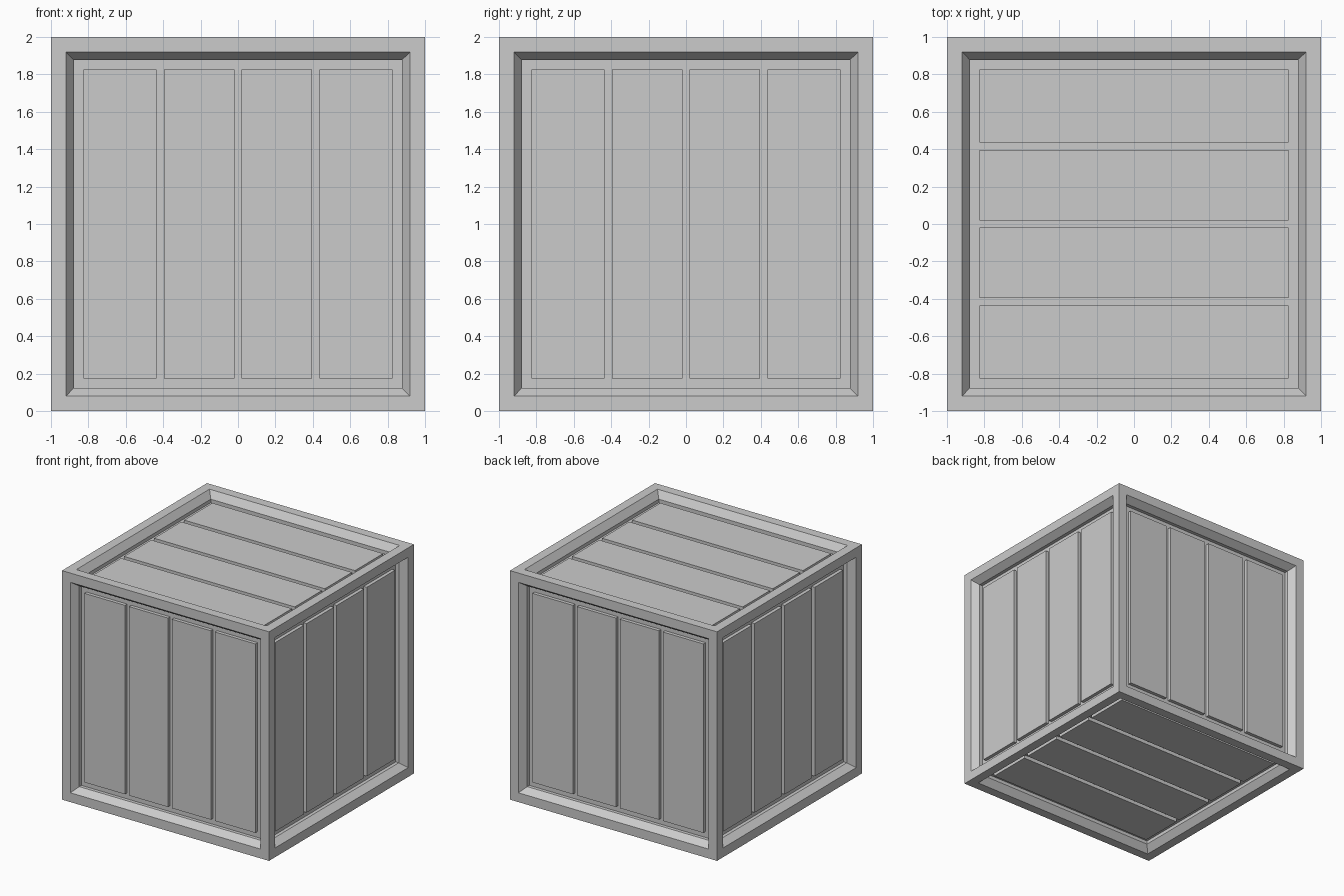
import bpy
import bmesh
from mathutils import Matrix, Vector

HALF = 1.0        # half of the crate's side
BORDER = 0.115    # flat width of the frame
BEVEL = 0.06      # sloped lip, equally wide and deep
GROOVE = 0.03     # groove depth between boards
GAP = 0.04        # groove width
PITCH = 0.415     # spacing of the grooves

default = bpy.data.objects.get("Cube")
if default:
    bpy.data.objects.remove(default, do_unlink=True)

grey = bpy.data.materials.new("plain grey")
grey.use_nodes = True
colour = (0.6, 0.6, 0.6, 1)
grey.diffuse_color = colour
bsdf = next(n for n in grey.node_tree.nodes if n.type == "BSDF_PRINCIPLED")
bsdf.inputs["Base Color"].default_value = colour


def finish(bm, name):
    mesh = bpy.data.meshes.new(name)
    bm.to_mesh(mesh)
    bm.free()
    mesh.materials.append(grey)
    obj = bpy.data.objects.new(name, mesh)
    obj.location.z = HALF
    bpy.context.collection.objects.link(obj)


# Frame: a cube with each side inset, sloped inwards and sunk to the groove floor
bm = bmesh.new()
bmesh.ops.create_cube(bm, size=2 * HALF)
sides = bm.faces[:]
for thickness, depth in ((BORDER, 0), (BEVEL, -BEVEL)):
    bmesh.ops.inset_individual(bm, faces=sides, thickness=thickness, depth=depth)
for side in sides:
    inward = -side.normal.copy()
    ret = bmesh.ops.extrude_discrete_faces(bm, faces=[side])
    bmesh.ops.translate(bm, verts=ret["faces"][0].verts, vec=inward * GROOVE)
finish(bm, "crate_frame")

# Boards: four on each side, given by outward and lengthwise directions
inner = HALF - BORDER - BEVEL
top = HALF - BEVEL
bottom = top - GROOVE - 0.01
edges = [-inner, -PITCH, 0, PITCH, inner]
X, Y, Z = Vector((1, 0, 0)), Vector((0, 1, 0)), Vector((0, 0, 1))
layout = {"front": (-Y, Z), "back": (Y, Z), "right": (-X, Z),
          "left": (X, Z), "top": (Z, X), "bottom": (-Z, X)}

for name, (out, along) in layout.items():
    turn = Matrix((along, out.cross(along), out)).transposed().to_4x4()
    bm = bmesh.new()
    for i in range(4):
        low = edges[i] + (GAP / 2 if i > 0 else 0)
        high = edges[i + 1] - (GAP / 2 if i < 3 else 0)
        place = Matrix.Translation((0, (low + high) / 2, (top + bottom) / 2))
        size = Matrix.Diagonal((2 * inner, high - low, top - bottom, 1))
        bmesh.ops.create_cube(bm, size=1, matrix=turn @ place @ size)
    finish(bm, name + "_boards")
